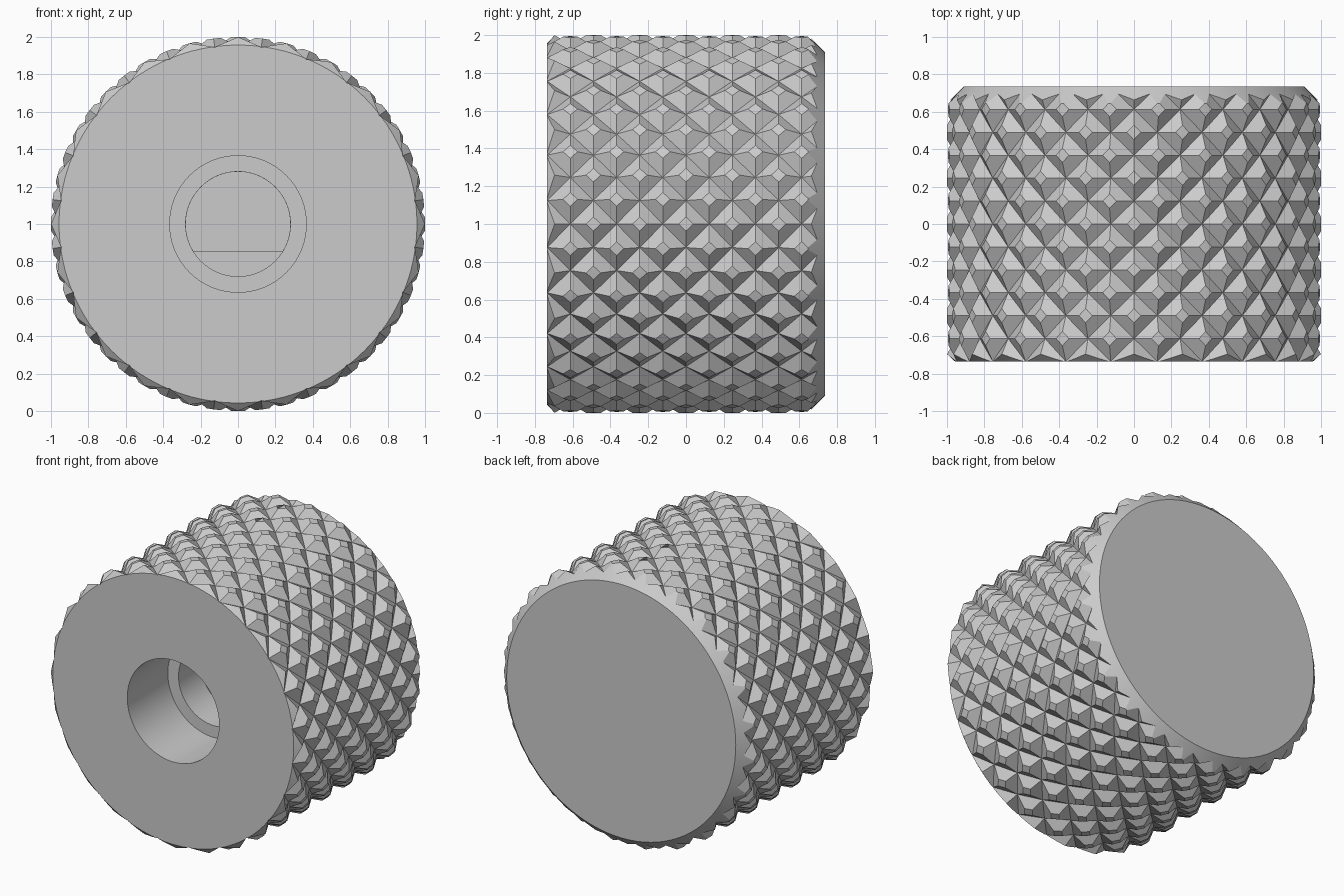
import bpy, bmesh
from math import sin, cos, pi, asin

if "Cube" in bpy.data.objects:
    bpy.data.objects.remove(bpy.data.objects["Cube"])

HALF = 0.735              # half the knob length
COUNT = 24                # knurl teeth around
ROWS = 12                 # half-steps along the axis
PEAK, VALLEY = 1.022, 0.952

grey = bpy.data.materials.new("plain grey")
grey.use_nodes = True
colour = (0.6, 0.6, 0.6, 1)
grey.diffuse_color = colour
grey.node_tree.nodes["Principled BSDF"].inputs["Base Color"].default_value = colour


def make_object(name, bm):
    bmesh.ops.recalc_face_normals(bm, faces=bm.faces)
    mesh = bpy.data.meshes.new(name)
    bm.to_mesh(mesh)
    bm.free()
    mesh.materials.append(grey)
    obj = bpy.data.objects.new(name, mesh)
    bpy.context.collection.objects.link(obj)
    return obj


def ring_point(bm, radius, angle, y):
    return bm.verts.new((radius * cos(angle), y, 1 + radius * sin(angle)))


def lathe(name, profile, steps):
    """Closed solid turned around the knob axis from (radius, y) pairs."""
    bm = bmesh.new()
    rings = [[ring_point(bm, r, 2 * pi * i / steps, y) for i in range(steps)]
             for r, y in profile]
    for a, b in zip(rings, rings[1:]):
        for i in range(steps):
            j = (i + 1) % steps
            bm.faces.new((a[i], a[j], b[j], b[i]))
    bm.faces.new(rings[0])
    bm.faces.new(rings[-1])
    return make_object(name, bm)


def d_prism(name, radius, flat, y0, y1, steps=64):
    """Round bar with a flat below the axis."""
    bm = bmesh.new()
    start = -asin(flat / radius)
    sweep = pi - 2 * start
    ends = [[ring_point(bm, radius, start + sweep * i / steps, y)
             for i in range(steps + 1)] for y in (y0, y1)]
    n = steps + 1
    for i in range(n):
        j = (i + 1) % n
        bm.faces.new((ends[0][i], ends[0][j], ends[1][j], ends[1][i]))
    for end in ends:
        bm.faces.new(end)
    return make_object(name, bm)


def knurl(name):
    """Diamond grid of alternating peaks and valleys, longer than the knob."""
    bm = bmesh.new()
    n = 2 * COUNT
    step = 2 * HALF / ROWS
    rows = range(-1, ROWS + 2)
    grid = [[ring_point(bm, VALLEY if (i + k) % 2 else PEAK, 2 * pi * i / n,
                        -HALF + k * step) for i in range(n)] for k in rows]
    for k, (a, b) in zip(rows, zip(grid, grid[1:])):
        for i in range(n):
            j = (i + 1) % n
            # Crease each cell along its valley-to-valley diagonal
            if (i + k) % 2:
                bm.faces.new((a[i], a[j], b[j]))
                bm.faces.new((a[i], b[j], b[i]))
            else:
                bm.faces.new((a[i], a[j], b[i]))
                bm.faces.new((a[j], b[j], b[i]))
    # Fan the ends, since the zigzag rim is not convex
    for ring, y in ((grid[0], -HALF - step), (grid[-1], HALF + step)):
        hub = bm.verts.new((0, y, 1))
        for i in range(n):
            bm.faces.new((hub, ring[i], ring[(i + 1) % n]))
    return make_object(name, bm)


def combine(obj, cutter, operation):
    mod = obj.modifiers.new(cutter.name, 'BOOLEAN')
    mod.operation = operation
    mod.solver = 'EXACT'
    mod.object = cutter
    bpy.context.view_layer.objects.active = obj
    bpy.ops.object.modifier_apply(modifier=mod.name)
    bpy.data.objects.remove(cutter)


# Knurled body trimmed by a turned blank with chamfered ends
knob = knurl("knurled_knob")
blank = lathe("turned_blank", [(0.957, -HALF), (1.0, -0.695), (1.0, 0.645), (0.91, HALF)],
              4 * COUNT)
combine(knob, blank, 'INTERSECT')

# Stepped bore: wide collar recess, round shaft hole, then the keyed end
bore = lathe("round_bore", [(0.365, -HALF - 0.1), (0.365, -0.275),
                            (0.28, -0.275), (0.28, -0.025)], 96)
combine(knob, bore, 'DIFFERENCE')
key = d_prism("keyed_bore", 0.2795, 0.145, -0.1, 0.45)
combine(knob, key, 'DIFFERENCE')

# Smooth the chamfers and bores, keep the knurl facets crisp
bpy.ops.object.select_all(action='DESELECT')
knob.select_set(True)
bpy.context.view_layer.objects.active = knob
bpy.ops.object.shade_smooth_by_angle(angle=pi / 18)
